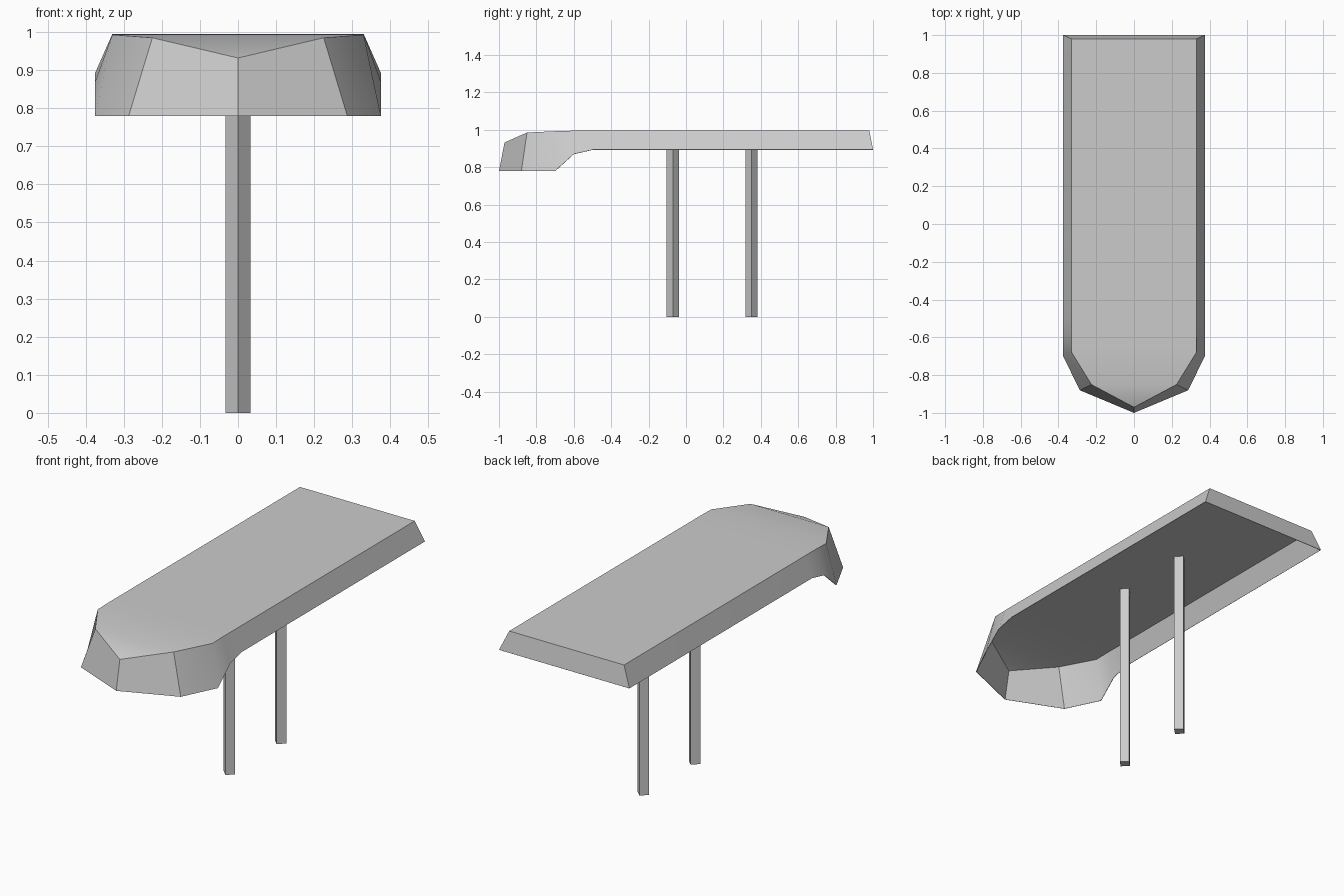
import bpy, bmesh
from math import radians, pi

cube = bpy.data.objects.get("Cube")
if cube:
    bpy.data.objects.remove(cube, do_unlink=True)

grey = bpy.data.materials.new("light_grey")
grey.use_nodes = True
grey.diffuse_color = (0.6, 0.6, 0.6, 1)
grey.node_tree.nodes["Principled BSDF"].inputs["Base Color"].default_value = (0.6, 0.6, 0.6, 1)


def activate(obj):
    bpy.ops.object.select_all(action='DESELECT')
    obj.select_set(True)
    bpy.context.view_layer.objects.active = obj


# Canopy half outline from nose to tail: roof edge and lower rim
roof = [(0, -0.97, 0.932), (0.225, -0.85, 0.985), (0.33, -0.68, 0.993),
        (0.33, -0.6, 0.995), (0.33, -0.5, 0.995), (0.33, 0.98, 0.995)]
rim = [(0, -1, 0.78), (0.287, -0.88, 0.78), (0.375, -0.7, 0.78),
       (0.375, -0.6, 0.87), (0.375, -0.5, 0.893), (0.375, 1, 0.893)]

bm = bmesh.new()


def both_sides(points):
    left = [bm.verts.new(p) for p in points]
    right = [left[0]] + [bm.verts.new((-x, y, z)) for x, y, z in points[1:]]
    return left, right


roof_l, roof_r = both_sides(roof)
rim_l, rim_r = both_sides(rim)

# Roof strips, with a triangle at the nose
bm.faces.new((roof_l[0], roof_l[1], roof_r[1]))
for i in range(1, len(roof) - 1):
    bm.faces.new((roof_r[i], roof_l[i], roof_l[i + 1], roof_r[i + 1]))

# Sloping side walls and tail wall
for i in range(len(roof) - 1):
    bm.faces.new((rim_l[i], rim_l[i + 1], roof_l[i + 1], roof_l[i]))
    bm.faces.new((rim_r[i + 1], rim_r[i], roof_r[i], roof_r[i + 1]))
bm.faces.new((rim_l[-1], rim_r[-1], roof_r[-1], roof_l[-1]))
mesh = bpy.data.meshes.new("canopy_shell")
bm.to_mesh(mesh)
bm.free()
mesh.materials.append(grey)
canopy = bpy.data.objects.new("canopy_shell", mesh)
bpy.context.collection.objects.link(canopy)

# Thin sheet, open underneath
activate(canopy)
sheet = canopy.modifiers.new("sheet", 'SOLIDIFY')
sheet.thickness = 0.003
sheet.offset = -1
bpy.ops.object.modifier_apply(modifier=sheet.name)
bpy.ops.object.shade_smooth_by_angle(angle=radians(30))

# Square posts turned corner-on, reaching up to the roof
top = 0.992
for name, y in (("front_post", -0.07), ("rear_post", 0.35)):
    bpy.ops.mesh.primitive_cylinder_add(vertices=4, radius=0.033, depth=top,
                                        location=(0, y, top / 2))
    post = bpy.context.object
    post.name = name
    post.data.materials.append(grey)
